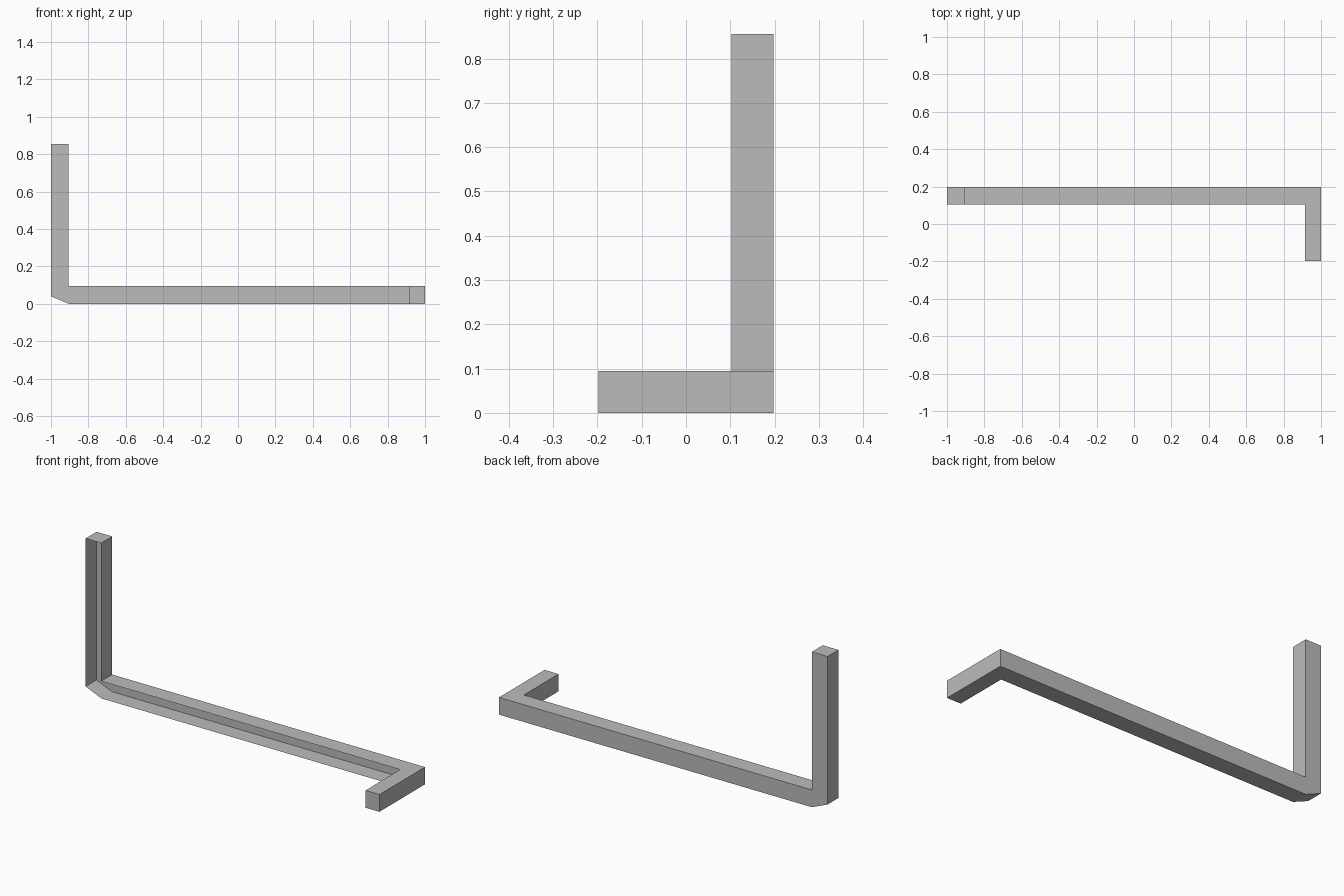
import bpy, bmesh

if "Cube" in bpy.data.objects:
    bpy.data.objects.remove(bpy.data.objects["Cube"])

grey = bpy.data.materials.new("plain grey")
grey.diffuse_color = (0.5, 0.5, 0.5, 1)
grey.use_nodes = True
grey.node_tree.nodes["Principled BSDF"].inputs["Base Color"].default_value = grey.diffuse_color


def open_prism(name, profile, y0, y1, open_side):
    """Extrude an x-z profile along y, leaving one end open (-1 front, 1 back)."""
    bm = bmesh.new()
    face = bm.faces.new([bm.verts.new((x, y0, z)) for x, z in profile])
    ext = bmesh.ops.extrude_face_region(bm, geom=[face], use_keep_orig=True)
    for v in ext["geom"]:
        if isinstance(v, bmesh.types.BMVert):
            v.co.y = y1
    bmesh.ops.recalc_face_normals(bm, faces=bm.faces)
    ends = [f for f in bm.faces if f.normal.y * open_side > 0.9]
    bmesh.ops.delete(bm, geom=ends, context='FACES_ONLY')
    mesh = bpy.data.meshes.new(name)
    bm.to_mesh(mesh)
    bm.free()
    mesh.materials.append(grey)
    obj = bpy.data.objects.new(name, mesh)
    bpy.context.collection.objects.link(obj)
    return obj


T = 0.095        # channel thickness
BACK, MID = 0.198, 0.103

# Upright and long bar: one bent hollow channel, open at the front
open_prism("upright_and_bar",
           [(-1, 0.855), (-1, 0.04), (-1 + T, 0), (1, 0),
            (1, T), (-1 + T, T), (-1 + T, 0.855)],
           MID, BACK, -1)

# Short foot running forward, opening into the bar
open_prism("foot", [(0.915, 0), (1, 0), (1, T), (0.915, T)], -BACK, MID, 1)
